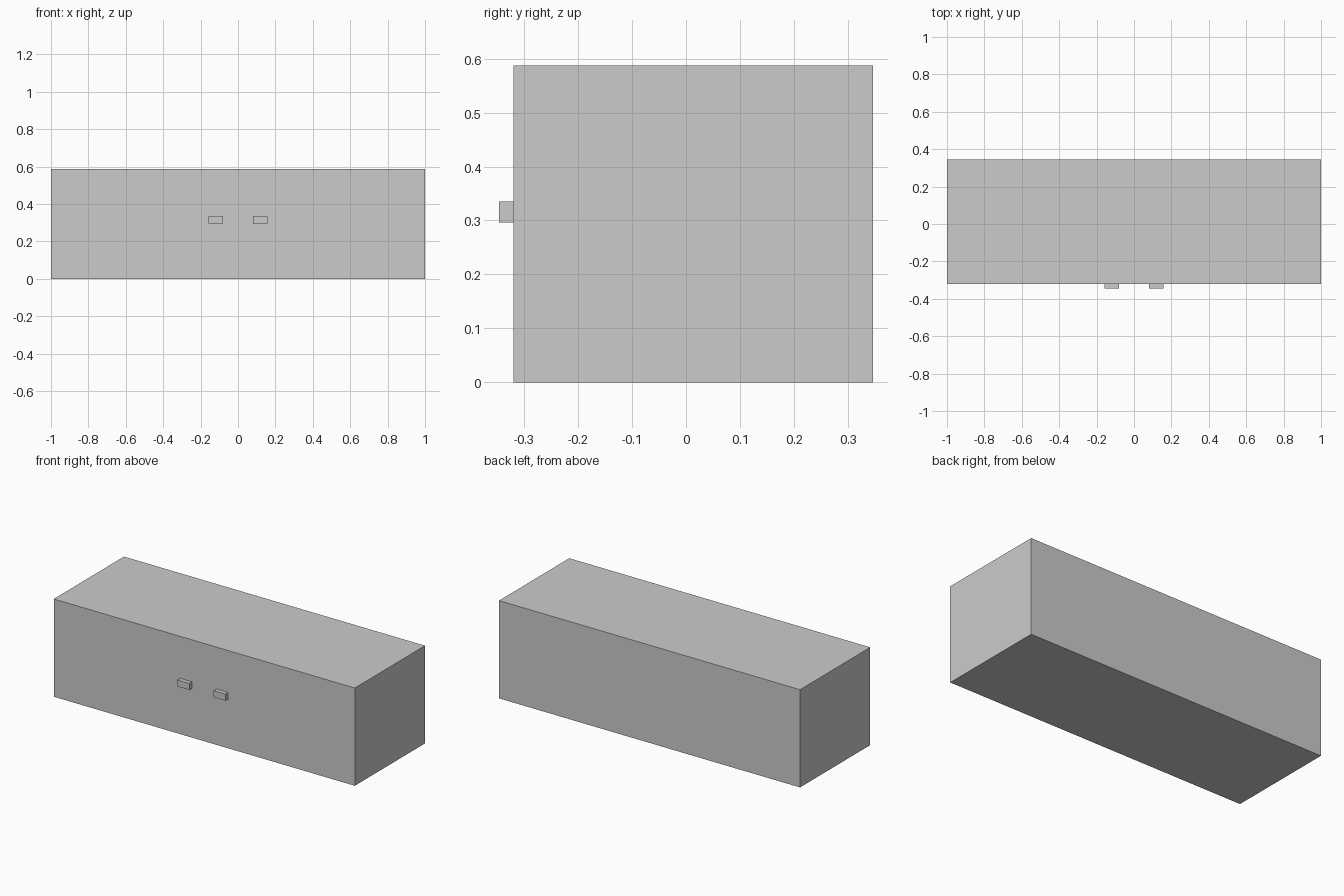
import bpy

if "Cube" in bpy.data.objects:
    bpy.data.objects.remove(bpy.data.objects["Cube"])


def box(name, lo, hi):
    """Axis-aligned box between two corners."""
    bpy.ops.mesh.primitive_cube_add(size=1, location=[(a + b) / 2 for a, b in zip(lo, hi)])
    ob = bpy.context.object
    ob.name = name
    ob.scale = [b - a for a, b in zip(lo, hi)]
    bpy.ops.object.transform_apply(location=False, rotation=False, scale=True)
    return ob


FRONT, BACK, HEIGHT = -0.32, 0.346, 0.587

# Cabinet body
box("cabinet_body", (-1, FRONT, 0), (1, BACK, HEIGHT))

# Pair of block handles on the front
for side, x in (("left", -0.12), ("right", 0.12)):
    box(side + "_handle", (x - 0.039, -0.346, 0.296), (x + 0.039, FRONT, 0.335))
